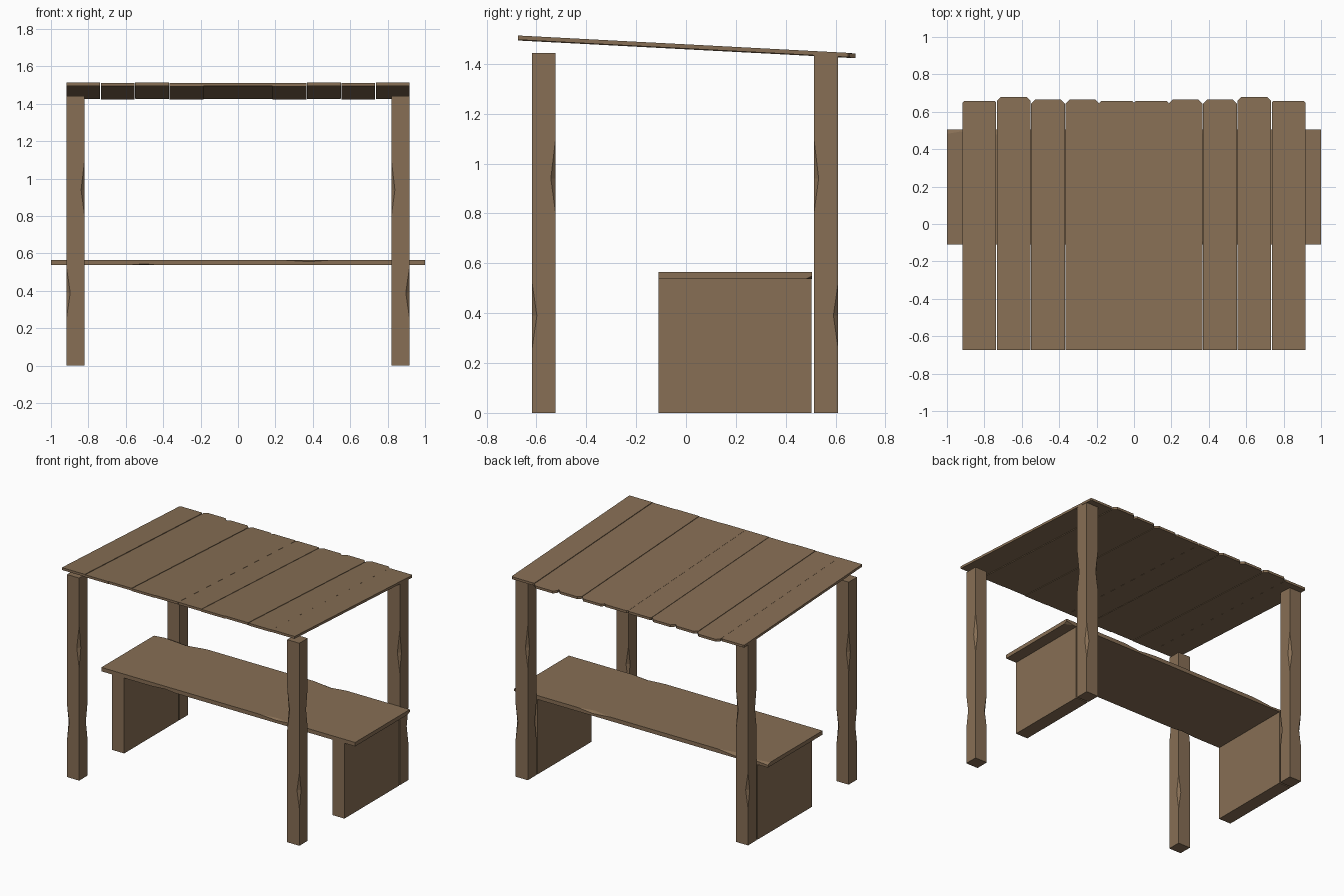
import bpy, bmesh

if "Cube" in bpy.data.objects:
    bpy.data.objects.remove(bpy.data.objects["Cube"])

wood = bpy.data.materials.new("weathered brown wood")
wood.diffuse_color = (0.242, 0.158, 0.090, 1)
wood.use_nodes = True
wood.node_tree.nodes["Principled BSDF"].inputs["Base Color"].default_value = wood.diffuse_color


def finish(name, bm):
    bmesh.ops.remove_doubles(bm, verts=bm.verts, dist=0.0002)
    bmesh.ops.recalc_face_normals(bm, faces=bm.faces)
    me = bpy.data.meshes.new(name)
    bm.to_mesh(me)
    bm.free()
    me.materials.append(wood)
    ob = bpy.data.objects.new(name, me)
    bpy.context.collection.objects.link(ob)
    return ob


def chipped_beam(name, u0, u1, v0, v1, stations, chip_u, chip_v, place):
    """Loft a rectangle whose corners are chipped at some stations.
    Corners: 0 low-low, 1 high-low, 2 high-high, 3 low-high."""
    bm = bmesh.new()
    rings = []
    for t, chips in stations:
        ring = []
        for i, (u, v) in enumerate(((u0, v0), (u1, v0), (u1, v1), (u0, v1))):
            c = chips.get(i, 0)
            pu = (u + (chip_u * c if u == u0 else -chip_u * c), v)
            pv = (u, v + (chip_v * c if v == v0 else -chip_v * c))
            for p in ((pv, pu) if i % 2 == 0 else (pu, pv)):
                ring.append(bm.verts.new(place(p[0], p[1], t)))
        rings.append(ring)
    for a, b in zip(rings, rings[1:]):
        for i in range(8):
            j = (i + 1) % 8
            bm.faces.new((a[i], a[j], b[j], b[i]))
    bm.faces.new(rings[0])
    bm.faces.new(rings[-1])
    return finish(name, bm)


def box(name, x0, x1, y0, y1, z0, z1):
    bm = bmesh.new()
    bmesh.ops.create_cube(bm, size=1)
    for v in bm.verts:
        v.co = (x1 if v.co.x > 0 else x0, y1 if v.co.y > 0 else y0,
                z1 if v.co.z > 0 else z0)
    return finish(name, bm)


# Four posts with chipped corners, and the two table supports
for sx, side in ((-1, "left"), (1, "right")):
    for y0, y1, top, end in ((-0.617, -0.523, 1.443, "front"),
                             (0.513, 0.61, 1.435, "back")):
        x0, x1 = sorted((sx * 0.82, sx * 0.916))
        outer = 1 if sx > 0 else 0
        if end == "back":
            outer = 3 - outer
        low = {outer: 1, (outer + 2) % 4: 1}
        high = {(outer + 1) % 4: 1, (outer + 3) % 4: 1}
        st = [(0, {}), (0.26, {}), (0.39, low), (0.52, {}), (0.80, {}),
              (0.94, high), (1.10, {}), (top, {})]
        chipped_beam(f"{end}_{side}_post", x0, x1, y0, y1, st, 0.019, 0.019,
                     lambda u, v, t: (u, v, t))
    x0, x1 = sorted((sx * 0.82, sx * 0.916))
    box(f"{side}_table_support", x0, x1, -0.11, 0.503, 0, 0.537)

# Table top, worn along its long edges
st = [(-1, {2: 0.8}), (-0.93, {2: 0.4}), (-0.75, {2: 1}), (-0.6, {}),
      (-0.5, {0: 0.5}), (-0.42, {}), (0.24, {}), (0.38, {3: 0.6, 2: 0.8}),
      (0.5, {}), (0.94, {}), (1, {1: 0.8})]
chipped_beam("table_top", -0.11, 0.506, 0.537, 0.565, st, 0.03, 0.015,
             lambda u, v, t: (t, u, v))

# Sloping roof of ten planks, mirrored about the middle
lengths = (0.657, 0.655, 0.665, 0.665, 0.68, 0.657)
plank_ends = (0.657, 0.665, 0.665, 0.68, 0.657)
width = 0.1838
for sx, side in ((-1, "left"), (1, "right")):
    for k, ye in enumerate(plank_ends):
        gap = 0.0015 if k > 2 else 0.0005
        a, b = k * width + gap, (k + 1) * width - gap
        cut = 0.022 if 0 < k < 4 else 0.008
        lift = (0, -0.002, 0.001, -0.001, 0.001)[k]
        outline = ((a, -0.673), (b, -0.673), (b, ye - cut), (b - cut, ye),
                   (a + cut, ye), (a, ye - cut))
        bm = bmesh.new()
        rows = []
        for drop in (0, 0.017):
            rows.append([bm.verts.new((sx * x, y, 1.477 - 0.0525 * y + lift - drop))
                         for x, y in outline])
        bm.faces.new(rows[0])
        bm.faces.new(rows[1])
        for i in range(6):
            j = (i + 1) % 6
            bm.faces.new((rows[0][i], rows[0][j], rows[1][j], rows[1][i]))
        finish(f"{side}_roof_plank_{k + 1}", bm)
